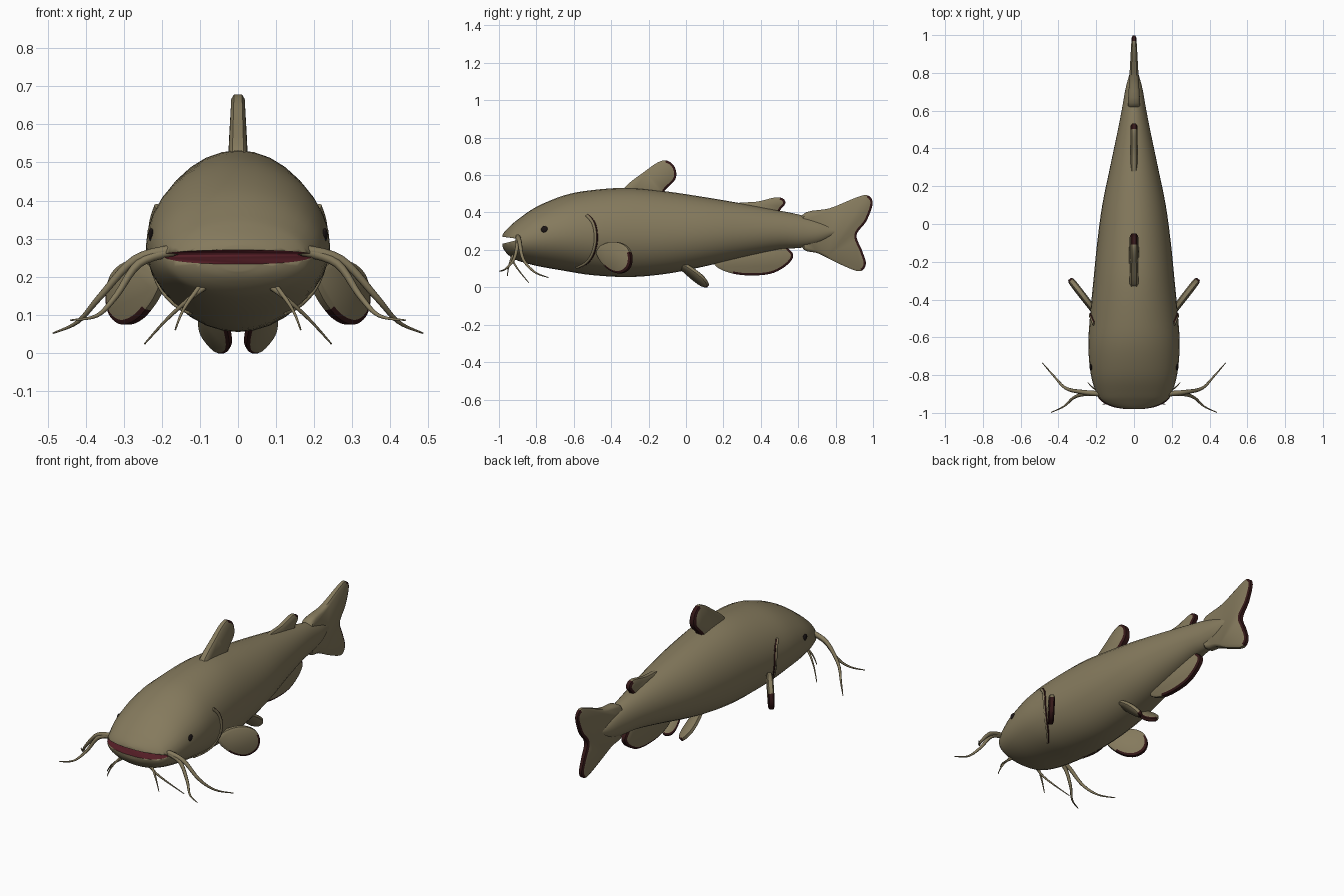
import bpy, bmesh, math
from mathutils import Vector

if "Cube" in bpy.data.objects:
    bpy.data.objects.remove(bpy.data.objects["Cube"])


def material(name, rgb):
    m = bpy.data.materials.new(name)
    m.diffuse_color = (*rgb, 1)
    m.use_nodes = True
    m.node_tree.nodes["Principled BSDF"].inputs["Base Color"].default_value = m.diffuse_color
    return m


OLIVE = material("olive skin", (0.235, 0.195, 0.11))
RED = material("mouth red", (0.085, 0.012, 0.018))
DARK = material("dark fin edge", (0.035, 0.009, 0.009))
BLACK = material("eye black", (0.012, 0.008, 0.008))


def spline(pts, n=4, closed=False):
    """Smooth curve through points of any dimension."""
    pts = [Vector(p) for p in pts]
    k, out = len(pts), []
    for i in range(k if closed else k - 1):
        ids = (i - 1, i, i + 1, i + 2)
        p0, p1, p2, p3 = [pts[j % k] if closed else pts[max(0, min(k - 1, j))] for j in ids]
        for s in range(n):
            t = s / n
            out.append(0.5 * (2 * p1 + (p2 - p0) * t + (2 * p0 - 5 * p1 + 4 * p2 - p3) * t * t
                              + (3 * p1 - p0 - 3 * p2 + p3) * t ** 3))
    return out if closed else out + [pts[-1]]


def finish(name, bm, mats, angle=40):
    bmesh.ops.recalc_face_normals(bm, faces=bm.faces)
    me = bpy.data.meshes.new(name)
    bm.to_mesh(me)
    bm.free()
    for m in mats:
        me.materials.append(m)
    ob = bpy.data.objects.new(name, me)
    bpy.context.collection.objects.link(ob)
    bpy.ops.object.select_all(action='DESELECT')
    bpy.context.view_layer.objects.active = ob
    ob.select_set(True)
    bpy.ops.object.shade_smooth_by_angle(angle=math.radians(angle))
    return ob


# Body stations: y, half width, top z, bottom z (w-component order)
STATIONS = [(-0.98, 0.05, 0.283, 0.215), (-0.968, 0.115, 0.30, 0.193), (-0.94, 0.17, 0.328, 0.165),
            (-0.90, 0.198, 0.362, 0.143), (-0.80, 0.228, 0.43, 0.115), (-0.65, 0.242, 0.492, 0.088),
            (-0.50, 0.234, 0.52, 0.065), (-0.30, 0.215, 0.532, 0.055), (-0.10, 0.195, 0.512, 0.073),
            (0.10, 0.168, 0.482, 0.112), (0.30, 0.127, 0.448, 0.16), (0.50, 0.085, 0.41, 0.202),
            (0.62, 0.062, 0.385, 0.212), (0.72, 0.044, 0.355, 0.235), (0.80, 0.022, 0.32, 0.28)]
RINGS = spline(STATIONS, 4)


def section(y):
    for a, b in zip(RINGS, RINGS[1:]):
        if a[0] <= y <= b[0]:
            return a.lerp(b, (y - a[0]) / (b[0] - a[0]))


def side_x(y, z):
    """Half width of the skin at a given y and z."""
    _, w, top, bot = section(y)
    mid = bot + 0.47 * (top - bot)
    r = (z - mid) / ((top if z > mid else bot) - mid)
    return w * math.sqrt(max(0, 1 - r * r))


def make_body():
    bm, n, rows = bmesh.new(), 32, []
    for y, w, top, bot in RINGS:
        mid, row = bot + 0.47 * (top - bot), []
        for i in range(n):
            a = 2 * math.pi * i / n
            s = math.sin(a)
            row.append(bm.verts.new((w * math.cos(a), y, mid + s * (top - mid if s > 0 else mid - bot))))
        rows.append(row)
    for a, b in zip(rows, rows[1:]):
        for i in range(n):
            j = (i + 1) % n
            bm.faces.new((a[i], a[j], b[j], b[i]))
    bm.faces.new(rows[0])
    bm.faces.new(rows[-1])
    return finish("body", bm, [OLIVE], 60)


# Body with a wedge-shaped mouth cut across the snout
body = make_body()
bm = bmesh.new()
wedge = [(-0.885, 0.257), (-1.05, 0.28), (-1.05, 0.216)]
ends = [[bm.verts.new((x, y, z)) for y, z in wedge] for x in (-0.3, 0.3)]
bm.faces.new(ends[0])
bm.faces.new(ends[1])
for i in range(3):
    j = (i + 1) % 3
    bm.faces.new((ends[0][i], ends[0][j], ends[1][j], ends[1][i]))
cutter = finish("mouth_cutter", bm, [RED], 10)
cutter.hide_render = True
mod = body.modifiers.new("mouth", 'BOOLEAN')
mod.object, mod.operation, mod.solver = cutter, 'DIFFERENCE', 'EXACT'
mod.material_mode = 'TRANSFER'
bpy.context.view_layer.objects.active = body
bpy.ops.object.modifier_apply(modifier="mouth")
bpy.data.objects.remove(cutter)


def fin(name, outline, origin, u, v, thick, trail, bevel=0.012, limit=0.25):
    """Plate in the u-v plane with a bevelled rim; rim facing the trail direction is dark.
    thick(p) gives the half thickness at a local point."""
    pts = spline(outline, 5, True)
    n = len(pts)
    area = sum(pts[i].x * pts[(i + 1) % n].y - pts[(i + 1) % n].x * pts[i].y for i in range(n))
    sign = 1 if area > 0 else -1
    o, u, v = Vector(origin), Vector(u).normalized(), Vector(v).normalized()
    w, trail = u.cross(v).normalized(), Vector(trail).normalized()
    norm = []
    for i in range(n):
        d = (pts[(i + 1) % n] - pts[i - 1]).normalized()
        norm.append(Vector((d.y, -d.x)) * sign)
    bm, rows = bmesh.new(), []
    for inset, f in ((bevel, -1), (0, -0.6), (0, 0.6), (bevel, 1)):
        row = []
        for p, q in zip(pts, norm):
            s = p - q * inset
            row.append(bm.verts.new(o + u * s.x + v * s.y + w * f * thick(p)))
        rows.append(row)
    for a, b in zip(rows, rows[1:]):
        for i in range(n):
            j = (i + 1) % n
            f = bm.faces.new((a[i], a[j], b[j], b[i]))
            f.material_index = int((norm[i] + norm[j]).normalized().dot(trail) > limit)
    bm.faces.new(rows[0])
    bm.faces.new(rows[-1])
    return finish(name, bm, [OLIVE, DARK], 50)


# Fins on the centre line, drawn as y, z outlines
Y, Z = (0, 1, 0), (0, 0, 1)
fin("dorsal_fin", [(-0.33, 0.53), (-0.22, 0.62), (-0.15, 0.668), (-0.10, 0.677), (-0.06, 0.642),
                   (-0.056, 0.58), (-0.115, 0.515), (-0.13, 0.46), (-0.31, 0.47)],
    (0, 0, 0), Y, Z, lambda p: 0.026 - 0.008 * (p.y - 0.5) / 0.17, (1, 0.1))
fin("adipose_fin", [(0.26, 0.445), (0.38, 0.458), (0.48, 0.481), (0.522, 0.472), (0.53, 0.445),
                    (0.502, 0.41), (0.49, 0.36), (0.30, 0.38)],
    (0, 0, 0), Y, Z, lambda p: 0.018, (1, 0.1))
fin("anal_fin", [(0.15, 0.13), (0.21, 0.085), (0.32, 0.064), (0.45, 0.072), (0.535, 0.115),
                 (0.573, 0.165), (0.55, 0.205), (0.48, 0.25), (0.22, 0.19)],
    (0, 0, 0), Y, Z, lambda p: 0.018, (1, -0.5))
fin("tail_fin", [(0.62, 0.385), (0.77, 0.423), (0.91, 0.48), (0.97, 0.492), (0.998, 0.45),
                 (0.965, 0.355), (0.912, 0.28), (0.94, 0.20), (0.962, 0.125), (0.925, 0.086),
                 (0.82, 0.125), (0.71, 0.18), (0.62, 0.215)],
    (0, 0, 0), Y, Z, lambda p: 0.034 - 0.022 * (p.x - 0.6) / 0.4, (1, 0))

PADDLE = [(-0.11, 0.035), (-0.04, 0.075), (0.04, 0.083), (0.10, 0.055), (0.115, 0.0),
          (0.09, -0.055), (0.03, -0.085), (-0.04, -0.07), (-0.10, -0.015)]
LEAF = [(-0.10, 0.02), (-0.02, 0.045), (0.06, 0.043), (0.10, 0.0), (0.06, -0.04),
        (-0.02, -0.042), (-0.10, -0.02)]

for s, side in ((1, "right"), (-1, "left")):
    # Paired fins
    fin("pectoral_fin_" + side, PADDLE, (s * 0.27, -0.382, 0.16), (s * 0.6, 0.78, -0.05),
        (-s * 0.12, -0.1, 1), lambda p: 0.017, (0.6, -0.8))
    fin("pelvic_fin_" + side, LEAF, (s * 0.06, 0.04, 0.068), (-s * 0.05, 0.78, -0.60),
        (s * 0.85, 0.1, 0.45), lambda p: 0.013, (0.5, -0.8), 0.008)

    # Eye, a flush dark disc
    ex = side_x(-0.757, 0.31)
    bm = bmesh.new()
    bmesh.ops.create_uvsphere(bm, u_segments=16, v_segments=8, radius=1)
    for vert in bm.verts:
        vert.co = Vector((vert.co.x * 0.007 + s * ex, vert.co.y * 0.018 - 0.757, vert.co.z * 0.018 + 0.31))
    finish("eye_" + side, bm, [BLACK])


def tube(name, pts, r0, r1, mat):
    cu = bpy.data.curves.new(name, 'CURVE')
    cu.dimensions, cu.bevel_depth, cu.bevel_resolution, cu.use_fill_caps = '3D', 1, 2, True
    path = spline(pts, 5)
    sp = cu.splines.new('POLY')
    sp.points.add(len(path) - 1)
    for i, p in enumerate(path):
        sp.points[i].co = (*p, 1)
        sp.points[i].radius = r0 + (r1 - r0) * i / (len(path) - 1)
    sp.use_smooth = True
    cu.materials.append(mat)
    ob = bpy.data.objects.new(name, cu)
    bpy.context.collection.objects.link(ob)


# Whiskers and gill slits on both sides
WHISKERS = {
    "long_whisker": ([(0.16, -0.90, 0.272), (0.27, -0.89, 0.245), (0.36, -0.87, 0.15),
                      (0.42, -0.81, 0.082), (0.485, -0.735, 0.052)], 0.015),
    "front_whisker": ([(0.17, -0.90, 0.268), (0.26, -0.90, 0.235), (0.32, -0.92, 0.15),
                       (0.37, -0.965, 0.098), (0.44, -0.998, 0.086)], 0.014),
    "chin_whisker": ([(0.08, -0.925, 0.178), (0.13, -0.925, 0.14), (0.19, -0.89, 0.085),
                      (0.245, -0.84, 0.024)], 0.008),
    "inner_chin_whisker": ([(0.10, -0.925, 0.175), (0.13, -0.94, 0.135), (0.15, -0.95, 0.10),
                            (0.165, -0.955, 0.06)], 0.007),
}
GILL = [(-0.525, 0.385), (-0.49, 0.34), (-0.478, 0.26), (-0.495, 0.18), (-0.53, 0.13), (-0.58, 0.105)]
for s, side in ((1, "right"), (-1, "left")):
    for name, (pts, r) in WHISKERS.items():
        tube(f"{name}_{side}", [(s * x, y, z) for x, y, z in pts], r, 0.002, OLIVE)
    edge = [(s * side_x(y, z), y, z) for y, z in GILL]
    tube("gill_cover_edge_" + side, [(x, y - 0.006, z) for x, y, z in edge], 0.009, 0.006, OLIVE)
    tube("gill_slit_" + side, [(x, y + 0.003, z) for x, y, z in edge], 0.005, 0.004, DARK)
